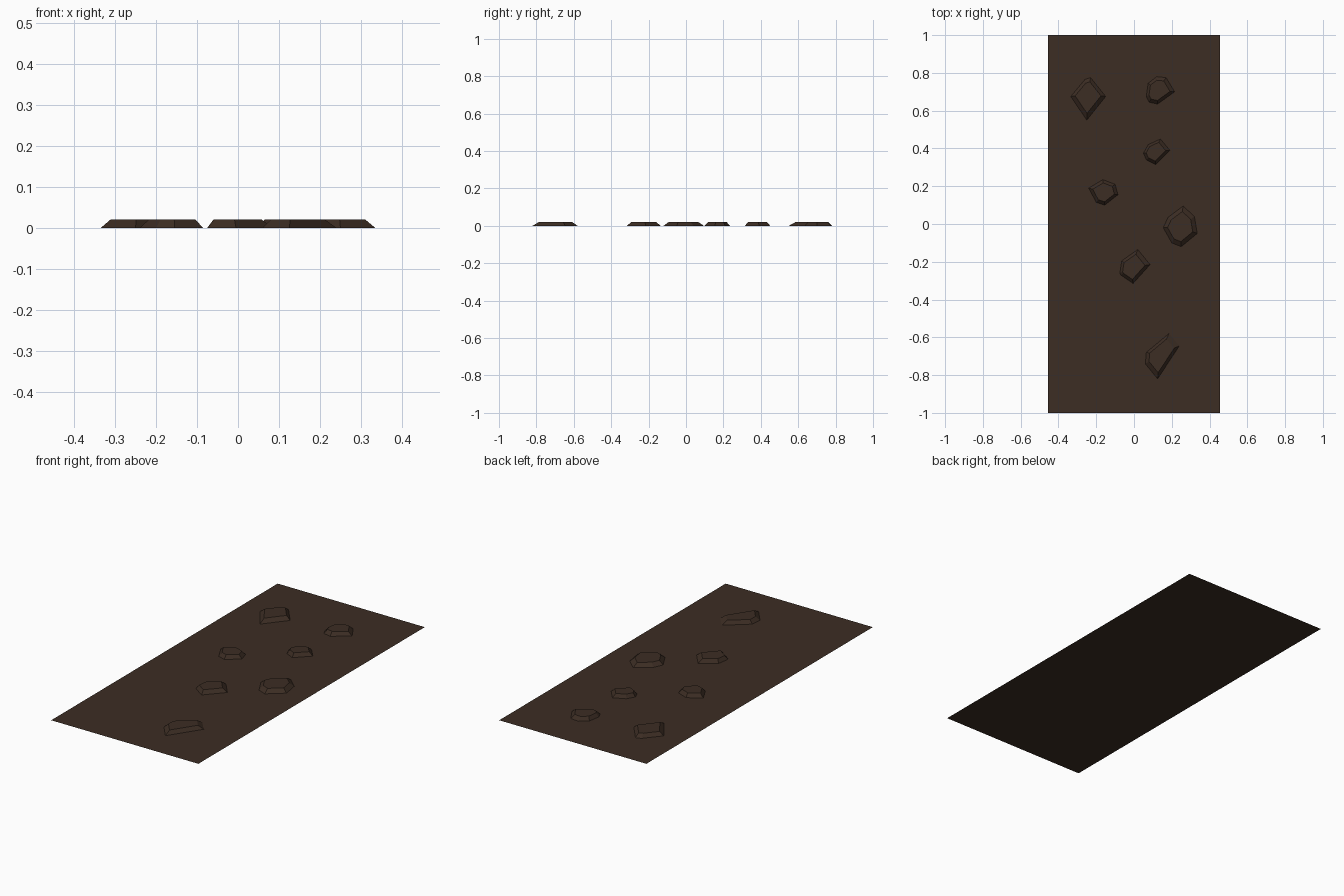
import bpy, bmesh
from mathutils import Vector

if "Cube" in bpy.data.objects:
    bpy.data.objects.remove(bpy.data.objects["Cube"])

HEIGHT, TAPER = 0.02, 0.74


def material(name, rgb):
    m = bpy.data.materials.new(name)
    m.diffuse_color = (*rgb, 1)
    m.use_nodes = True
    m.node_tree.nodes["Principled BSDF"].inputs["Base Color"].default_value = m.diffuse_color
    return m


soil = material("dark soil brown", (0.045, 0.026, 0.017))


def make_object(name, bm):
    bmesh.ops.recalc_face_normals(bm, faces=bm.faces)
    mesh = bpy.data.meshes.new(name)
    bm.to_mesh(mesh)
    bm.free()
    mesh.materials.append(soil)
    ob = bpy.data.objects.new(name, mesh)
    bpy.context.collection.objects.link(ob)
    return ob


# flat rectangular ground sheet
bm = bmesh.new()
bm.faces.new([bm.verts.new((x, y, 0)) for x, y in
              ((-0.455, -1), (0.455, -1), (0.455, 1), (-0.455, 1))])
bm.faces.ensure_lookup_table()
sheet = make_object("ground_sheet", bm)
if sheet.data.polygons[0].normal.z < 0:
    sheet.data.flip_normals()


# low faceted stone: polygon outline tapering to a smaller flat top
def stone(name, outline):
    n = len(outline)
    base = [Vector((x, y, 0)) for x, y in outline]
    mid = sum(base, Vector()) / n
    top = [mid + (p - mid) * TAPER + Vector((0, 0, HEIGHT)) for p in base]
    bm = bmesh.new()
    lo = [bm.verts.new(p) for p in base]
    hi = [bm.verts.new(p) for p in top]
    bm.faces.new(hi)
    for i in range(n):
        j = (i + 1) % n
        bm.faces.new((lo[i], lo[j], hi[j], hi[i]))
    ob = make_object(name, bm)
    if ob.data.polygons[0].normal.z < 0:
        ob.data.flip_normals()


# stone outlines seen from above
stones = [
    [(-.335, .675), (-.26, .765), (-.23, .775), (-.15, .675), (-.25, .55)],
    [(.065, .675), (.075, .745), (.12, .78), (.17, .775), (.215, .70), (.125, .635), (.08, .645)],
    [(.05, .375), (.075, .42), (.14, .45), (.19, .39), (.115, .315), (.065, .34)],
    [(-.24, .19), (-.165, .235), (-.10, .21), (-.085, .155), (-.155, .10), (-.20, .115)],
    [(.155, -.02), (.18, .035), (.26, .095), (.32, .04), (.335, -.05), (.25, -.12), (.20, -.10)],
    [(-.075, -.26), (-.065, -.195), (.02, -.135), (.085, -.215), (-.005, -.315), (-.07, -.27)],
    [(.06, -.74), (.065, -.68), (.185, -.58), (.24, -.645), (.125, -.82)],
]
for k, outline in enumerate(stones, 1):
    stone(f"flat_stone_{k}", outline)
